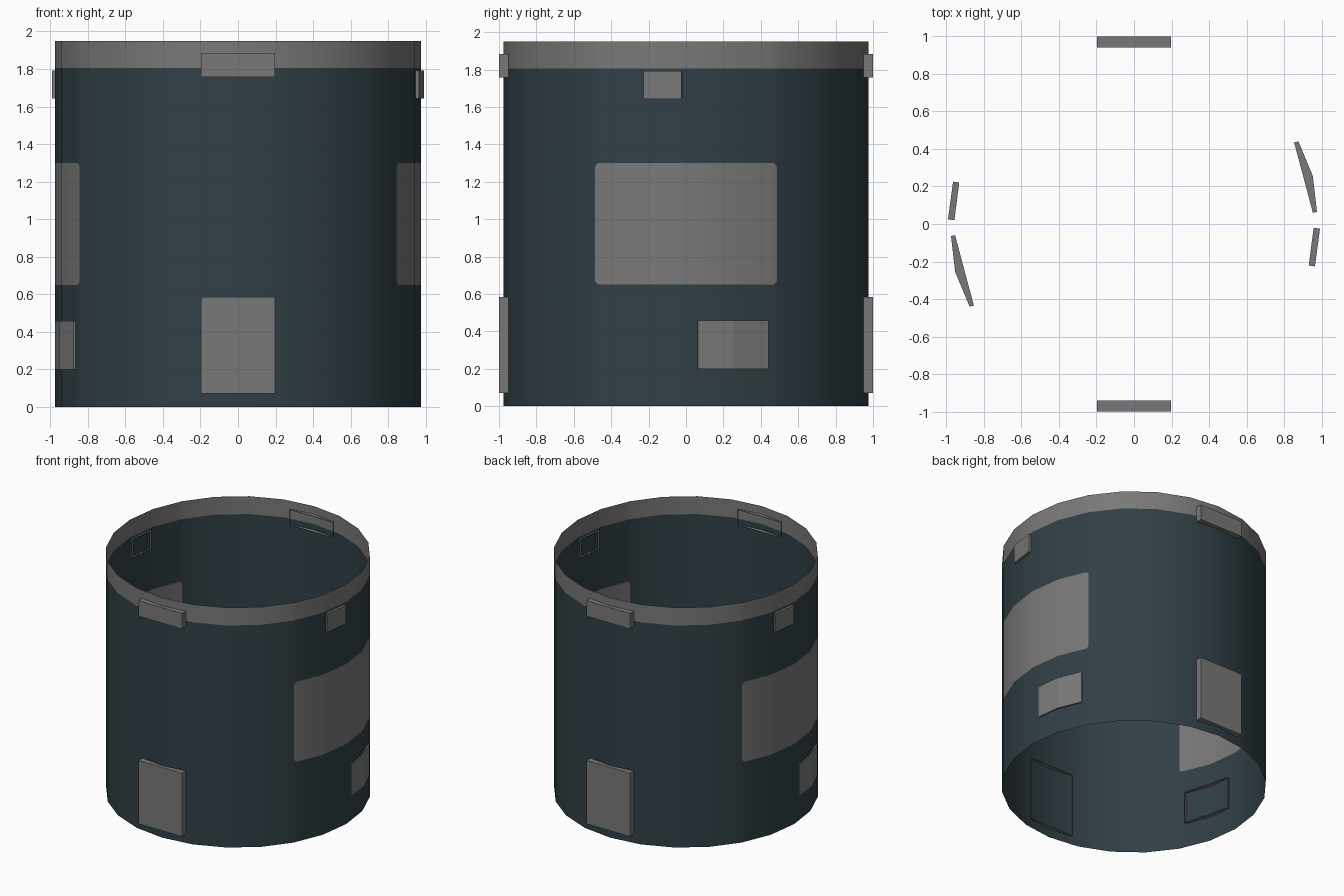
import bpy, bmesh, math
from mathutils import Vector

if "Cube" in bpy.data.objects:
    bpy.data.objects.remove(bpy.data.objects["Cube"])


def material(name, rgb):
    m = bpy.data.materials.new(name)
    m.diffuse_color = (*rgb, 1)
    m.use_nodes = True
    m.node_tree.nodes["Principled BSDF"].inputs["Base Color"].default_value = m.diffuse_color
    return m


WALL = material("dark slate", (0.030, 0.050, 0.060))
GREY = material("mid grey", (0.19, 0.19, 0.19))
R, H, SIDES = 0.975, 1.95, 24


def finish(name, bm, mats, smooth=False):
    me = bpy.data.meshes.new(name)
    bm.to_mesh(me)
    bm.free()
    for m in mats:
        me.materials.append(m)
    ob = bpy.data.objects.new(name, me)
    bpy.context.collection.objects.link(ob)
    if smooth:
        bpy.context.view_layer.objects.active = ob
        ob.select_set(True)
        bpy.ops.object.shade_smooth_by_angle(angle=math.radians(30))
        ob.select_set(False)
    return ob


def ring_point(a):
    """Point on the 24-sided outline at a fractional side number a."""
    i = math.floor(a)
    p, q = (Vector((R * math.cos(k * math.tau / SIDES),
                    R * math.sin(k * math.tau / SIDES))) for k in (i, i + 1))
    return p.lerp(q, a - i)


# Open tube: grey top band and two grey side panels with clipped corners
def build_tube():
    c = 0.08                       # corner clip, as a fraction of one side
    cols = sorted(list(range(SIDES)) + [2 - c, 10 + c, 14 - c, 22 + c])
    lo, hi, r = 0.65, 1.30, 0.02
    rows = [0, lo, lo + r, hi - r, hi, 1.805, H]
    bm = bmesh.new()
    grid = [[bm.verts.new((*ring_point(a), z)) for z in rows] for a in cols]
    n = len(cols)
    for i, a in enumerate(cols):
        mid = (a + (cols[i + 1] if i + 1 < n else SIDES)) / 2
        off = (mid + 6) % 12 - 6   # distance from the panel centre
        panel = abs(off) < 2
        edge = panel and abs(off) > 2 - c
        for j in range(len(rows) - 1):
            g, h = grid[i], grid[(i + 1) % n]
            quad = [g[j], h[j], h[j + 1], g[j + 1]]
            if edge and j in (1, 3):
                # outermost corner of the cell stays wall coloured
                k = {(True, 1): 1, (True, 3): 2,
                     (False, 1): 0, (False, 3): 3}[(off > 0, j)]
                q = quad[k:] + quad[:k]
                bm.faces.new((q[3], q[0], q[1])).material_index = 0
                bm.faces.new((q[1], q[2], q[3])).material_index = 1
            else:
                f = bm.faces.new(quad)
                f.material_index = int(j == 5 or (panel and 1 <= j <= 3))
    finish("tube_wall", bm, [WALL, GREY], smooth=True)


# Raised plate, open at the back: outer path, inner path, bottom and top height
def plate(name, outer, inner, z0, z1, turn):
    s = -1 if turn else 1          # half-turn copy for the opposite side
    bm = bmesh.new()
    ring = lambda pts, z: [bm.verts.new((s * x, s * y, z)) for x, y in pts]
    ob, ot, ib, it = ring(outer, z0), ring(outer, z1), ring(inner, z0), ring(inner, z1)
    for i in range(len(outer) - 1):
        bm.faces.new((ob[i], ob[i + 1], ot[i + 1], ot[i]))
        bm.faces.new((ot[i], ot[i + 1], it[i + 1], it[i]))
        bm.faces.new((ib[i], ib[i + 1], ob[i + 1], ob[i]))
    bm.faces.new((ib[0], ob[0], ot[0], it[0]))
    bm.faces.new((ob[-1], ib[-1], it[-1], ot[-1]))
    finish(name, bm, [GREY])


build_tube()
for turn, fb, lr in ((False, "front", "right"), (True, "back", "left")):
    # Flat plates at the rim and near the base
    outer, inner = [(-0.196, -1.0), (0.196, -1.0)], [(-0.196, -0.94), (0.196, -0.94)]
    plate(fb + "_rim_plate", outer, inner, 1.758, 1.884, turn)
    plate(fb + "_base_plate", outer, inner, 0.07, 0.585, turn)
    # Small tilted plate under the band
    plate(lr + "_small_plate", [(0.964, -0.226), (0.991, -0.025)],
          [(0.931, -0.221), (0.957, -0.02)], 1.643, 1.793, turn)
    # Bent plate following the wall below the panel
    plate(lr + "_bent_plate", [(0.975, 0.064), (0.953, 0.255), (0.876, 0.44)],
          [(0.953, 0.06), (0.903, 0.248), (0.853, 0.435)], 0.2, 0.458, turn)
